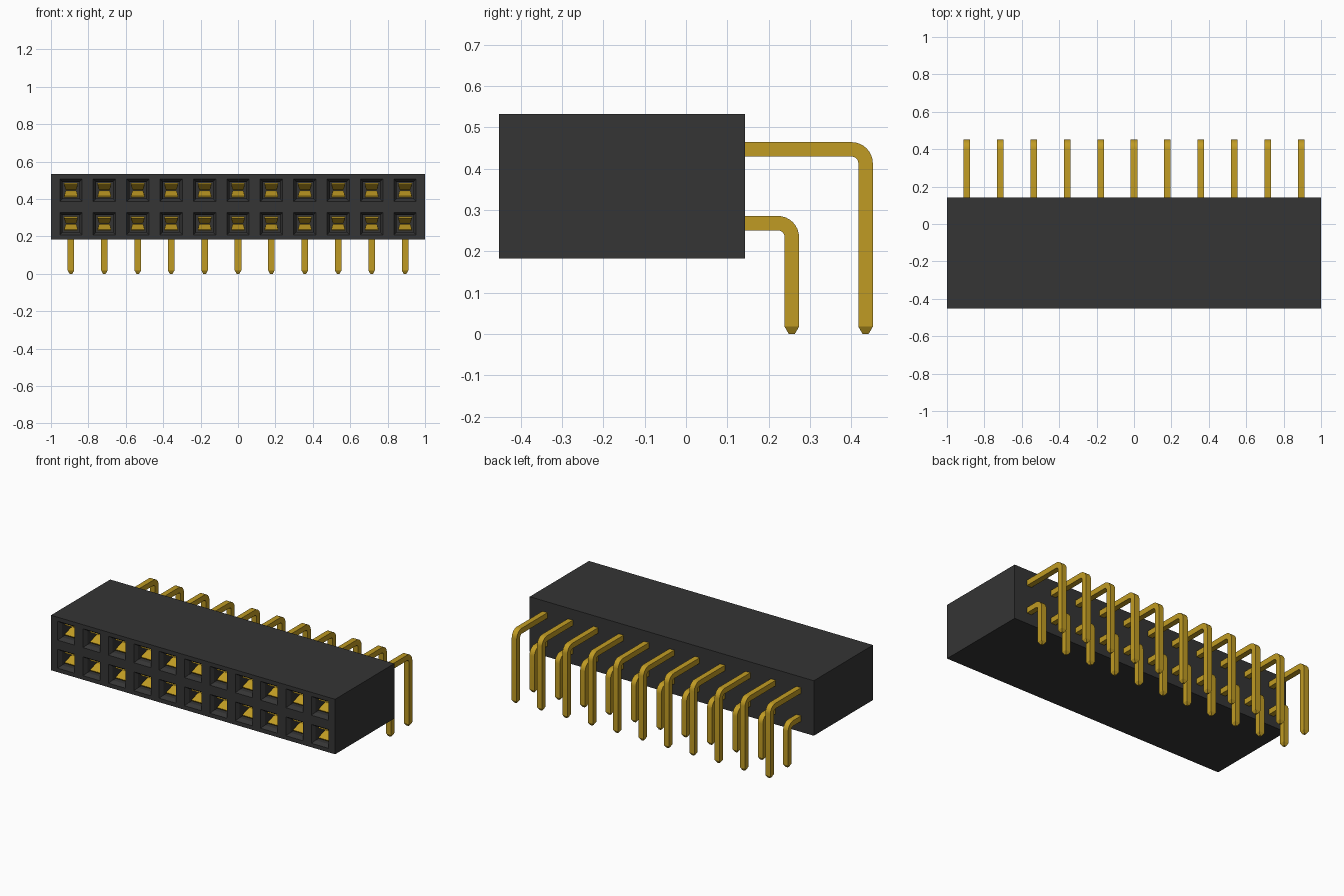
import bpy, bmesh, math
from mathutils import Vector

if "Cube" in bpy.data.objects:
    bpy.data.objects.remove(bpy.data.objects["Cube"], do_unlink=True)

COLUMNS, PITCH = 11, 0.1786
FIRST_X = -PITCH * (COLUMNS - 1) / 2
ROWS = {"lower": (0.2685, 0.256), "upper": (0.447, 0.4345)}   # row height, leg y
FRONT, BACK, BOTTOM, TOP = -0.452, 0.143, 0.183, 0.533


def material(name, rgb, roughness):
    mat = bpy.data.materials.new(name)
    mat.use_nodes = True
    mat.diffuse_color = (*rgb, 1)
    shader = mat.node_tree.nodes["Principled BSDF"]
    shader.inputs["Base Color"].default_value = (*rgb, 1)
    shader.inputs["Roughness"].default_value = roughness
    return mat


black = material("black plastic", (0.035, 0.035, 0.035), 0.6)
gold = material("gold plating", (0.53, 0.33, 0.017), 0.4)


def add_object(name, bm, mat):
    bmesh.ops.recalc_face_normals(bm, faces=bm.faces)
    mesh = bpy.data.meshes.new(name)
    bm.to_mesh(mesh)
    bm.free()
    mesh.materials.append(mat)
    obj = bpy.data.objects.new(name, mesh)
    bpy.context.collection.objects.link(obj)
    return obj


def repeat_along_x(obj):
    arr = obj.modifiers.new("columns", "ARRAY")
    arr.count = COLUMNS
    arr.use_relative_offset = False
    arr.use_constant_offset = True
    arr.constant_offset_displace = (PITCH, 0, 0)


def loft(bm, rings):
    """Skin a list of four-cornered rings and cap both ends."""
    loops = [[bm.verts.new(p) for p in ring] for ring in rings]
    for a, b in zip(loops, loops[1:]):
        for i in range(4):
            j = (i + 1) % 4
            bm.faces.new((a[i], a[j], b[j], b[i]))
    bm.faces.new(loops[0])
    bm.faces.new(loops[-1])


def section(x, y, z, direction, half_x, half_n):
    """Rectangular ring across a path running in the yz plane."""
    n = Vector((0, -direction[1], direction[0])).normalized() * half_n
    c, w = Vector((x, y, z)), Vector((half_x, 0, 0))
    return [c - w - n, c + w - n, c + w + n, c - w + n]


# Housing: front panel grid with a cell for every socket
HOLE = 0.06
xs = [-1.0]
for c in range(COLUMNS):
    xs += [FIRST_X + c * PITCH - HOLE, FIRST_X + c * PITCH + HOLE]
xs.append(1.0)
zs = [BOTTOM]
for z, _ in ROWS.values():
    zs += [z - HOLE, z + HOLE]
zs.append(TOP)

bm = bmesh.new()
grid = [[bm.verts.new((x, FRONT, z)) for z in zs] for x in xs]
sockets = []
for i in range(len(xs) - 1):
    for k in range(len(zs) - 1):
        f = bm.faces.new((grid[i][k], grid[i + 1][k], grid[i + 1][k + 1], grid[i][k + 1]))
        if i % 2 and k % 2:
            sockets.append(f)
bm.normal_update()

# Side walls and back
rim = [e for e in bm.edges if e.is_boundary]
extruded = bmesh.ops.extrude_edge_only(bm, edges=rim)["geom"]
for v in extruded:
    if isinstance(v, bmesh.types.BMVert):
        v.co.y = BACK
bmesh.ops.edgeloop_fill(bm, edges=[e for e in bm.edges if e.is_boundary])

# Funnel mouth, then the deep square well of each socket
for thickness, depth in ((0.021, 0.022), (0.0004, 0.33)):
    bmesh.ops.inset_individual(bm, faces=sockets, thickness=thickness)
    for f in sockets:
        for v in f.verts:
            v.co.y += depth
add_object("housing", bm, black)

# Spring contact leaves: (y, distance from socket axis, half width)
LEAF = [(-0.415, 0.034, 0.036), (-0.365, 0.010, 0.030), (-0.345, 0.006, 0.026),
        (-0.32, 0.010, 0.030), (-0.22, 0.030, 0.036), (-0.102, 0.033, 0.036)]
for row, (z, _) in ROWS.items():
    bm = bmesh.new()
    for side in (-1, 1):
        rings = []
        for i, (y, h, w) in enumerate(LEAF):
            a, b = LEAF[max(i - 1, 0)], LEAF[min(i + 1, len(LEAF) - 1)]
            direction = (b[0] - a[0], side * (b[1] - a[1]))
            rings.append(section(FIRST_X, y, z + side * h, direction, w, 0.004))
        loft(bm, rings)
    repeat_along_x(add_object(row + "_contacts", bm, gold))

# Right-angle solder pins with rounded bends and tapered tips
HALF, RADIUS, STEPS = 0.0175, 0.034, 8
for row, (z, leg_y) in ROWS.items():
    rings = [section(FIRST_X, BACK - 0.05, z, (1, 0), HALF, HALF)]
    for s in range(STEPS + 1):
        t = math.pi / 2 * s / STEPS
        rings.append(section(FIRST_X, leg_y - RADIUS + RADIUS * math.sin(t),
                             z - RADIUS + RADIUS * math.cos(t),
                             (math.cos(t), -math.sin(t)), HALF, HALF))
    rings.append(section(FIRST_X, leg_y, 0.018, (0, -1), HALF, HALF))
    rings.append(section(FIRST_X, leg_y, 0.0, (0, -1), 0.007, 0.007))
    bm = bmesh.new()
    loft(bm, rings)
    pins = add_object(row + "_pins", bm, gold)
    repeat_along_x(pins)
    bpy.ops.object.select_all(action="DESELECT")
    pins.select_set(True)
    bpy.context.view_layer.objects.active = pins
    bpy.ops.object.shade_smooth_by_angle(angle=math.radians(30))
